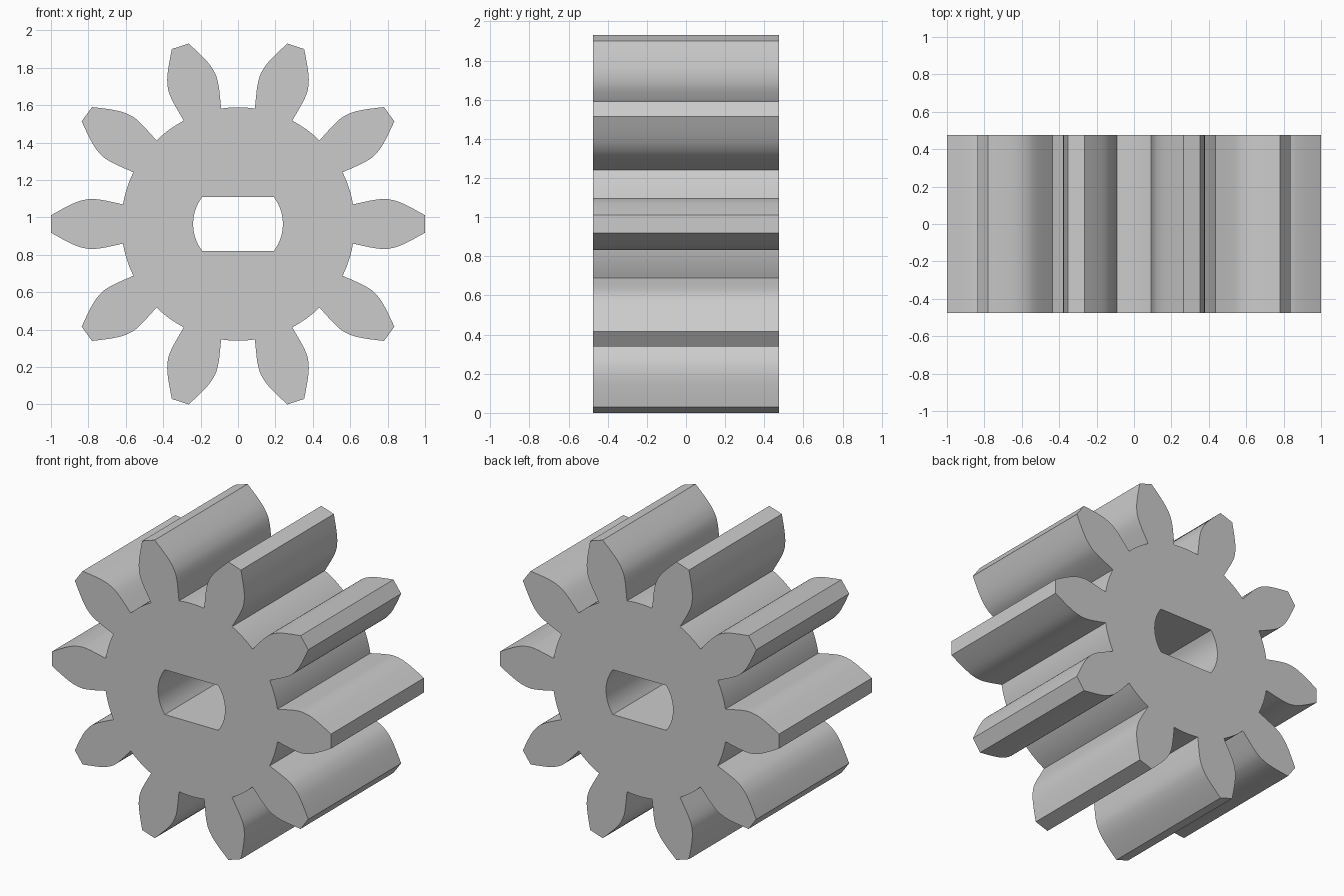
import bpy, bmesh
from math import pi, sin, cos, atan2, asin
from mathutils import Vector, Matrix

cube = bpy.data.objects.get("Cube")
if cube:
    bpy.data.objects.remove(cube, do_unlink=True)

TEETH = 10
CENTRE_Z = 0.965
HALF_DEPTH = 0.475
BORE_R, BORE_FLAT = 0.24, 0.145

# One flank of a tooth, from root to tip: distance along the tooth, half width
FLANK = [(0.615, 0.105), (0.67, 0.117), (0.73, 0.129), (0.785, 0.134),
         (0.835, 0.126), (0.88, 0.110), (0.94, 0.080), (0.999, 0.047)]


def smooth_path(points, steps=3):
    """Catmull-Rom curve through the points."""
    p = [Vector(q) for q in points]
    p = [2 * p[0] - p[1]] + p + [2 * p[-1] - p[-2]]
    out = []
    for a, b, c, d in zip(p, p[1:], p[2:], p[3:]):
        for i in range(steps):
            t = i / steps
            out.append(0.5 * (2 * b + (c - a) * t + (2 * a - 5 * b + 4 * c - d) * t**2
                              + (3 * b - a - 3 * c + d) * t**3))
    return out + [p[-2]]


def arc(radius, start, end, steps):
    return [Vector((radius * cos(start + (end - start) * i / steps),
                    radius * sin(start + (end - start) * i / steps)))
            for i in range(steps + 1)]


# Gear outline: each tooth followed by the root arc to the next one
flank = smooth_path(FLANK)
tooth = [Vector((v.x, -v.y)) for v in flank] + flank[::-1]
root_angle = atan2(flank[0].y, flank[0].x)
pitch = 2 * pi / TEETH
tooth += arc(flank[0].length, root_angle, pitch - root_angle, 6)[1:-1]
outline = [Matrix.Rotation(i * pitch, 2) @ v for i in range(TEETH) for v in tooth]

# Bore with flat top and bottom
half = asin(BORE_FLAT / BORE_R)
bore = arc(BORE_R, -half, half, 14) + arc(BORE_R, pi - half, pi + half, 14)

# Fill the profile between outline and bore, then extrude it through the depth
bm = bmesh.new()
edges = []
for loop in (outline, bore):
    verts = [bm.verts.new((v.x, -HALF_DEPTH, v.y + CENTRE_Z)) for v in loop]
    edges += [bm.edges.new((a, b)) for a, b in zip(verts, verts[1:] + verts[:1])]
bmesh.ops.triangle_fill(bm, edges=edges, use_beauty=True, normal=(0, -1, 0))
result = bmesh.ops.extrude_face_region(bm, geom=bm.faces[:], use_keep_orig=True)
moved = [g for g in result["geom"] if isinstance(g, bmesh.types.BMVert)]
bmesh.ops.translate(bm, verts=moved, vec=(0, 2 * HALF_DEPTH, 0))
bmesh.ops.recalc_face_normals(bm, faces=bm.faces[:])

mesh = bpy.data.meshes.new("spur_gear")
bm.to_mesh(mesh)
bm.free()
gear = bpy.data.objects.new("spur_gear", mesh)
bpy.context.collection.objects.link(gear)

# Plain grey
grey = bpy.data.materials.new("light_grey")
grey.use_nodes = True
colour = (0.6, 0.6, 0.6, 1)
grey.diffuse_color = colour
grey.node_tree.nodes["Principled BSDF"].inputs["Base Color"].default_value = colour
mesh.materials.append(grey)

# Smooth flanks, sharp corners
bpy.ops.object.select_all(action="DESELECT")
gear.select_set(True)
bpy.context.view_layer.objects.active = gear
bpy.ops.object.shade_smooth_by_angle(angle=pi / 9)
